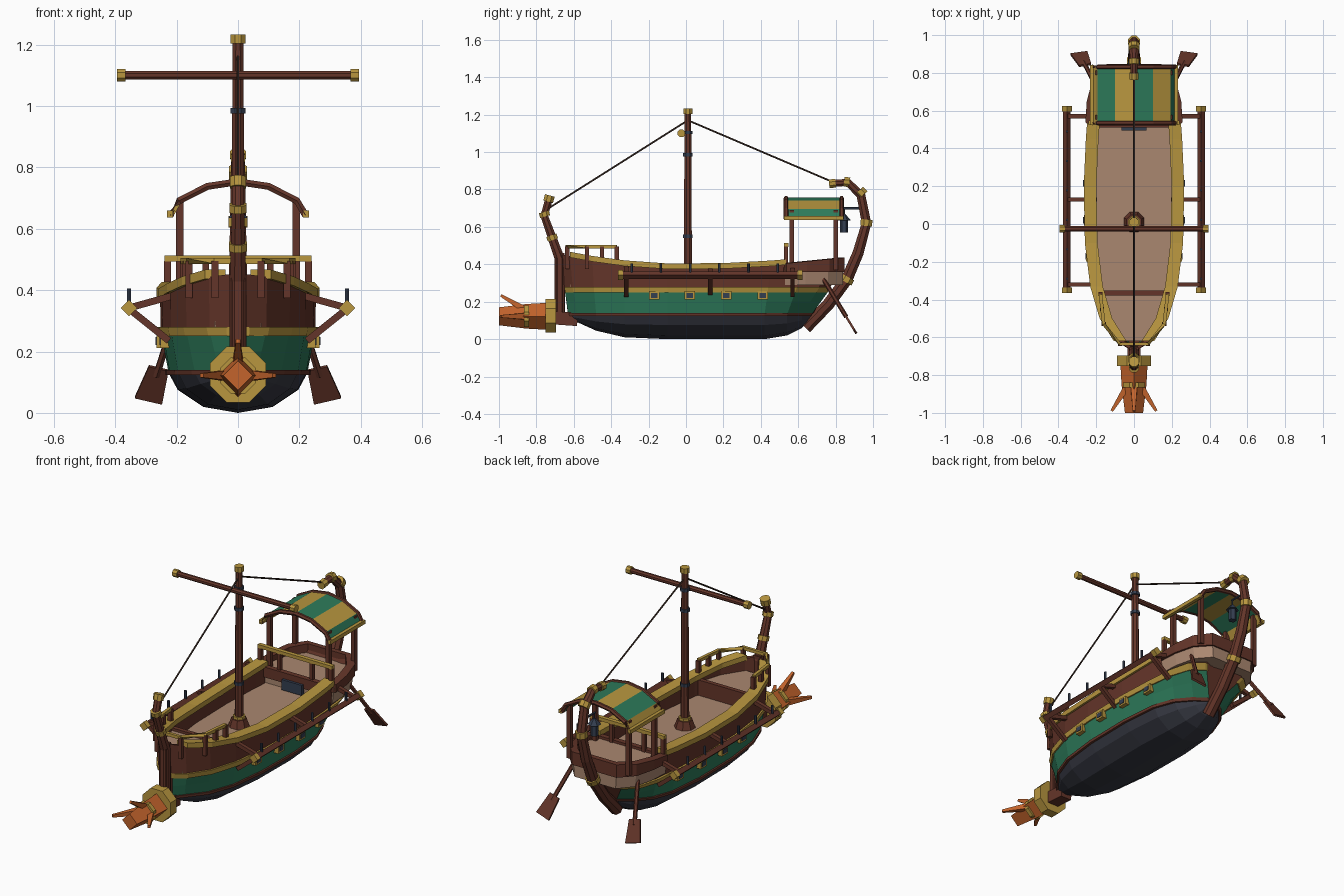
import bpy, bmesh, math
from mathutils import Vector as V

if "Cube" in bpy.data.objects:
    bpy.data.objects.remove(bpy.data.objects["Cube"])

def mat(name, hexcol):
    m = bpy.data.materials.new(name)
    c = [int(hexcol[i:i + 2], 16) / 255 for i in (0, 2, 4)]
    m.diffuse_color = [((x + .055) / 1.055) ** 2.4 for x in c] + [1]
    m.use_nodes = True
    m.node_tree.nodes["Principled BSDF"].inputs["Base Color"].default_value = m.diffuse_color
    return m

WOOD, GOLD, GREEN = mat("dark_wood", "643529"), mat("gold_paint", "B8963F"), mat("green_paint", "2D7A5A")
SLATE, TAN, BRONZE = mat("slate_bottom", "363842"), mat("deck_tan", "AA8770"), mat("bronze_ram", "C4642C")
IRON, ROPE = mat("iron", "343E50"), mat("rope", "3E2E26")

def mesh(name, verts, faces, mats, idx=None):
    me = bpy.data.meshes.new(name)
    me.from_pydata([tuple(v) for v in verts], [], faces)
    for m in (mats if isinstance(mats, list) else [mats]):
        me.materials.append(m)
    if idx:
        for p, i in zip(me.polygons, idx):
            p.material_index = i
    bm = bmesh.new()
    bm.from_mesh(me)
    bmesh.ops.recalc_face_normals(bm, faces=bm.faces)
    bm.to_mesh(me)
    bm.free()
    ob = bpy.data.objects.new(name, me)
    bpy.context.collection.objects.link(ob)
    return ob

def loft(name, rings, m):
    """Closed rings joined in order, with end caps."""
    n, k = len(rings[0]), len(rings)
    f = [(a * n + i, a * n + (i + 1) % n, (a + 1) * n + (i + 1) % n, (a + 1) * n + i)
         for a in range(k - 1) for i in range(n)]
    f += [tuple(range(n)), tuple(range((k - 1) * n, k * n))]
    return mesh(name, [v for r in rings for v in r], f, m)

def box(name, c, s, m):
    x, y, z = (d / 2 for d in s)
    ring = [(-x, -y), (x, -y), (x, y), (-x, y)]
    return loft(name, [[(c[0] + a, c[1] + b, c[2] + h) for a, b in ring] for h in (-z, z)], m)

def tube(name, path, radii, m, n=8, turn=None):
    """Sweep an n-sided section along a path."""
    path = [V(p) for p in path]
    rings = []
    for i, p in enumerate(path):
        t = (path[min(i + 1, len(path) - 1)] - path[max(i - 1, 0)]).normalized()
        a = V((1, 0, 0)) if abs(t.x) < .7 else V((0, 0, 1))
        a = (a - t * a.dot(t)).normalized()
        b = t.cross(a)
        r = radii[i] if isinstance(radii, (list, tuple)) else radii
        o = math.pi / n if turn is None else turn
        rings.append([p + r * (math.cos(o + k * math.tau / n) * a + math.sin(o + k * math.tau / n) * b) for k in range(n)])
    return loft(name, rings, m)

# hull stations: y at sheer, y at waterline, half width at sheer, at waterline, keel height
ST = [(-.66, -.63, .03, .02, .11), (-.62, -.58, .095, .06, .09), (-.5, -.48, .17, .14, .045),
      (-.33, -.33, .22, .195, .01), (-.1, -.1, .248, .222, 0), (.2, .2, .254, .226, 0),
      (.45, .42, .243, .205, 0), (.62, .54, .23, .16, .02), (.76, .62, .2, .09, .06), (.83, .67, .13, .02, .11)]
WL = .13

def sheer(y):
    return .375 + (.07 * (y / .65) ** 2 if y < 0 else .03 * (y / .6) ** 2)

def side(s, z):
    f = min(1, max(0, (z - WL) / .22))
    return s[3] + (s[2] - s[3]) * min(1, f * 1.5), s[1] + (s[0] - s[1]) * f

# hull shell, coloured by height row
rows, verts, faces, idx = 7, [], [], []
for s in ST:
    half = [(0, s[1], s[4]), (s[3] * .5, s[1], s[4] + (WL - s[4]) * .15), (s[3] * .87, s[1], s[4] + (WL - s[4]) * .58)]
    half += [(*side(s, z), z) for z in (WL, .2, .265, sheer(s[0]))]
    verts += [(-x, y, z) for x, y, z in half[:0:-1]] + half
n = 2 * rows - 1
for a in range(len(ST) - 1):
    for i in range(n - 1):
        faces.append((a * n + i, a * n + i + 1, (a + 1) * n + i + 1, (a + 1) * n + i))
        r = min(abs(i - 6), abs(i - 5))
        idx.append(0 if r < 3 else 1 if r < 5 else 2)
faces += [tuple(range(n)), tuple(range((len(ST) - 1) * n, len(ST) * n))]
mesh("hull", verts, faces, [SLATE, GREEN, WOOD], idx + [2, 2])

def strake(name, z0, z1, out, inn, m, stations=ST):
    """Strip of rectangular section following the hull on both sides."""
    for sg in (-1, 1):
        rings = []
        for s in stations:
            a, b = z0(s[0]), z1(s[0])
            (xa, ya), (xb, yb) = side(s, a), side(s, b)
            rings.append([(sg * (xa + out), ya, a), (sg * (xb + out), yb, b),
                          (sg * max(.005, xb - inn), yb, b), (sg * max(.005, xa - inn), ya, a)])
        loft(name, rings, m)

strake("waterline_rub_rail", lambda y: .123, lambda y: .139, .01, .01, WOOD)
strake("gold_band", lambda y: .25, lambda y: .28, .008, .01, GOLD)
# bulwark and gold gunwale stop at the stern deck
s6, s7 = ST[6], ST[7]
FORE = ST[:7] + [tuple(a + (b - a) * .5 for a, b in zip(s6, s7))]
strake("bulwark", lambda y: .28, lambda y: sheer(y) + .005, -.004, .045, WOOD, FORE)
strake("gunwale", lambda y: sheer(y) - .002, lambda y: sheer(y) + .028, .012, .055, GOLD, FORE[1:])

def deck(name, stations, z0, z1, inset):
    pts = [(s[2] - inset, s[0]) for s in stations]
    pts += [(-x, y) for x, y in pts[::-1]]
    loft(name, [[(x, y, z) for x, y in pts] for z in (z0, z1)], TAN)

deck("main_deck", FORE[1:], .28, .3, .02)
deck("fore_deck", ST[1:3] + [(-.365, 0, .212)], .34, .375, .03)
box("fore_deck_beam", (0, -.365, .345), (.36, .025, .09), WOOD)

# stern deck and its bulwark
half = [(.25, .53), (.243, .64), (.213, .76), (.14, .84)]
line = half + [(-x, y) for x, y in half[::-1]]
loft("stern_deck", [[(x * k, y, z) for x, y in line] for z, k in ((.29, .95), (.385, 1))], TAN)
loft("stern_bulwark", [[(x * 1.03, y + .008, .36), (x * 1.03, y + .008, .405 + .03 * (y - .53) / .3),
     (x * .87, y - .022, .405 + .03 * (y - .53) / .3), (x * .87, y - .022, .36)] for x, y in line], WOOD)
box("stern_step_beam", (0, .525, .37), (.46, .03, .06), WOOD)
box("hatch", (0, .505, .335), (.13, .02, .06), IRON)

# stern cross rail and posts
box("stern_rail", (0, .535, .503), (.48, .024, .02), GOLD)
for x in (-.23, -.105, .105, .23):
    box("stern_rail_post", (x, .535, .44), (.022, .022, .11), WOOD)

# foredeck rail
rail = [(.178, -.37), (.16, -.53), (.075, -.635)]
rail += [(-x, y) for x, y in rail[::-1]]
tube("fore_rail", [(x, y, .495) for x, y in rail], .013, GOLD, 4)
for x, y in rail + [(.17, -.45), (-.17, -.45)]:
    box("fore_rail_post", (x, y, .435), (.022, .022, .12), WOOD)

# curved stem and stern posts with gold collars
def collar(name, p, q, r):
    tube(name, [p, q], r, GOLD)

tube("bow_post", [(0, -.675, .09), (0, -.675, .43), (0, -.715, .54), (0, -.758, .66), (0, -.732, .75)],
     [.03, .03, .025, .022, .022], WOOD)
box("stem_plank", (0, -.673, .29), (.045, .045, .34), WOOD)
collar("bow_collar_low", (0, -.711, .53), (0, -.72, .555), .031)
collar("bow_collar_mid", (0, -.753, .655), (0, -.76, .68), .03)
collar("bow_cap", (0, -.737, .735), (0, -.728, .768), .029)
tube("stern_post", [(0, .64, .06), (0, .76, .185), (0, .86, .32), (0, .92, .46), (0, .965, .62), (0, .935, .77),
     (0, .865, .838), (0, .79, .833)], [.035, .035, .034, .032, .028, .026, .023, .02], WOOD)
for p, q, r in [((.852, .305), (.867, .332), .04), ((.963, .605), (.966, .64), .034), ((.948, .77), (.925, .795), .032),
                ((.875, .838), (.845, .842), .028), ((.8, .834), (.765, .83), .025)]:
    collar("stern_collar", (0, *p), (0, *q), r)

# ram with gold collar and bronze prongs
tube("ram_beam", [(0, -.58, .105), (0, -.72, .115)], .05, WOOD, 4)
tube("ram_collar", [(0, -.695, .125), (0, -.752, .125)], .098, GOLD)
tube("ram_body", [(0, -.74, .122), (0, -.85, .122), (0, -1, .122)], [.072, .066, .048], BRONZE, 4, 0)
tube("ram_band", [(0, -.84, .122), (0, -.865, .122)], .063, GOLD)
for dx, dz in ((-1, 0), (1, 0), (0, 1), (0, -.1)):
    tube("ram_prong", [(dx * .03, -.85, .122 + dz * .03), (dx * .118, -.99, .122 + dz * .112)], [.026, .01], BRONZE, 4)

# mast, yard and rigging
M = .01
tube("mast", [(0, M, .3), (0, M, 1.21)], [.024, .019], WOOD)
tube("mast_base", [(0, M, .3), (0, M, .345)], [.058, .042], WOOD)
tube("mast_base_ring", [(0, M, .345), (0, M, .36)], .034, GOLD)
tube("mast_cap", [(0, M, 1.203), (0, M, 1.233)], .026, GOLD)
for z in (.55, .985, 1.105):
    tube("mast_band", [(0, M, z - .009), (0, M, z + .009)], .027, IRON)
tube("yard", [(-.38, -.025, 1.1), (.38, -.025, 1.1)], .015, WOOD)
for sg in (-1, 1):
    tube("yard_cap", [(sg * .366, -.025, 1.1), (sg * .395, -.025, 1.1)], .022, GOLD)
tube("fore_stay", [(0, M, 1.17), (0, -.75, .69)], .005, ROPE, 5)
tube("back_stay", [(0, M, 1.17), (0, .785, .84)], .005, ROPE, 5)

# striped canopy on posts
arch = [(-.22, .648), (-.192, .695), (-.1, .742), (0, .757), (.1, .742), (.192, .695), (.22, .648)]
for i, (p, q) in enumerate(zip(arch, arch[1:])):
    loft("canopy_stripe", [[(p[0], y, p[1]), (q[0], y, q[1]), (q[0] * .97, y, q[1] - .012), (p[0] * .97, y, p[1] - .012)]
                           for y in (.53, .835)], GREEN if i % 2 else GOLD)
for y in (.535, .832):
    tube("canopy_arch", [(x, y, z - .004) for x, z in arch], .013, WOOD, 6)
for sg in (-1, 1):
    box("canopy_eave", (sg * .222, .683, .648), (.02, .32, .022), GOLD)
    for y in (.565, .8):
        box("canopy_post", (sg * .19, y, .53), (.025, .025, .32), WOOD)

# stern lantern
tube("lantern_arm", [(0, .95, .7), (0, .84, .7)], .006, IRON, 6)
tube("lantern_hook", [(0, .845, .7), (0, .845, .65)], .004, IRON, 6)
tube("lantern_roof", [(0, .845, .635), (0, .845, .668)], [.036, .008], IRON, 6)
tube("lantern_body", [(0, .845, .57), (0, .845, .64)], .022, IRON, 6)

for sg in (-1, 1):
    # outriggers
    tube("outrigger_rail", [(sg * .355, -.35, .342), (sg * .355, .605, .342)], .02, WOOD, 4, 0)
    for y in (-.35, .61):
        tube("outrigger_cap", [(sg * .355, y - .014, .342), (sg * .355, y + .014, .342)], .027, GOLD, 4, 0)
    for y in (-.32, .13, .57):
        tube("outrigger_arm", [(sg * .2, y, .385), (sg * .355, y, .342)], .016, WOOD, 4)
        tube("outrigger_brace", [(sg * .225, y, .235), (sg * .35, y, .335)], .016, WOOD, 4)
    for i in range(6):
        tube("thole_pin", [(sg * .355, -.29 + .156 * i, .345), (sg * .355, -.29 + .156 * i, .405)], .007, IRON, 6)
    # oar ports
    for y in (-.17, .02, .215, .41):
        x = .251 if -.1 < y < .3 else .238
        box("oar_port_frame", (sg * x, y, .234), (.03, .056, .046), GOLD)
        box("oar_port", (sg * (x + .001), y, .234), (.034, .034, .026), IRON)
    # steering oars
    a, b = V((sg * .19, .71, .36)), V((sg * .292, .905, .04))
    d = (b - a).normalized()
    tube("steering_oar", [a, a.lerp(b, .75)], .012, WOOD, 6)
    w = V((1, 0, 0))
    w = (w - d * w.dot(d)).normalized()
    t = d.cross(w) * .006
    loft("steering_blade", [[c + w * h + t, c - w * h + t, c - w * h - t, c + w * h - t]
                            for c, h in ((a.lerp(b, .67), .033), (b, .046))], WOOD)
